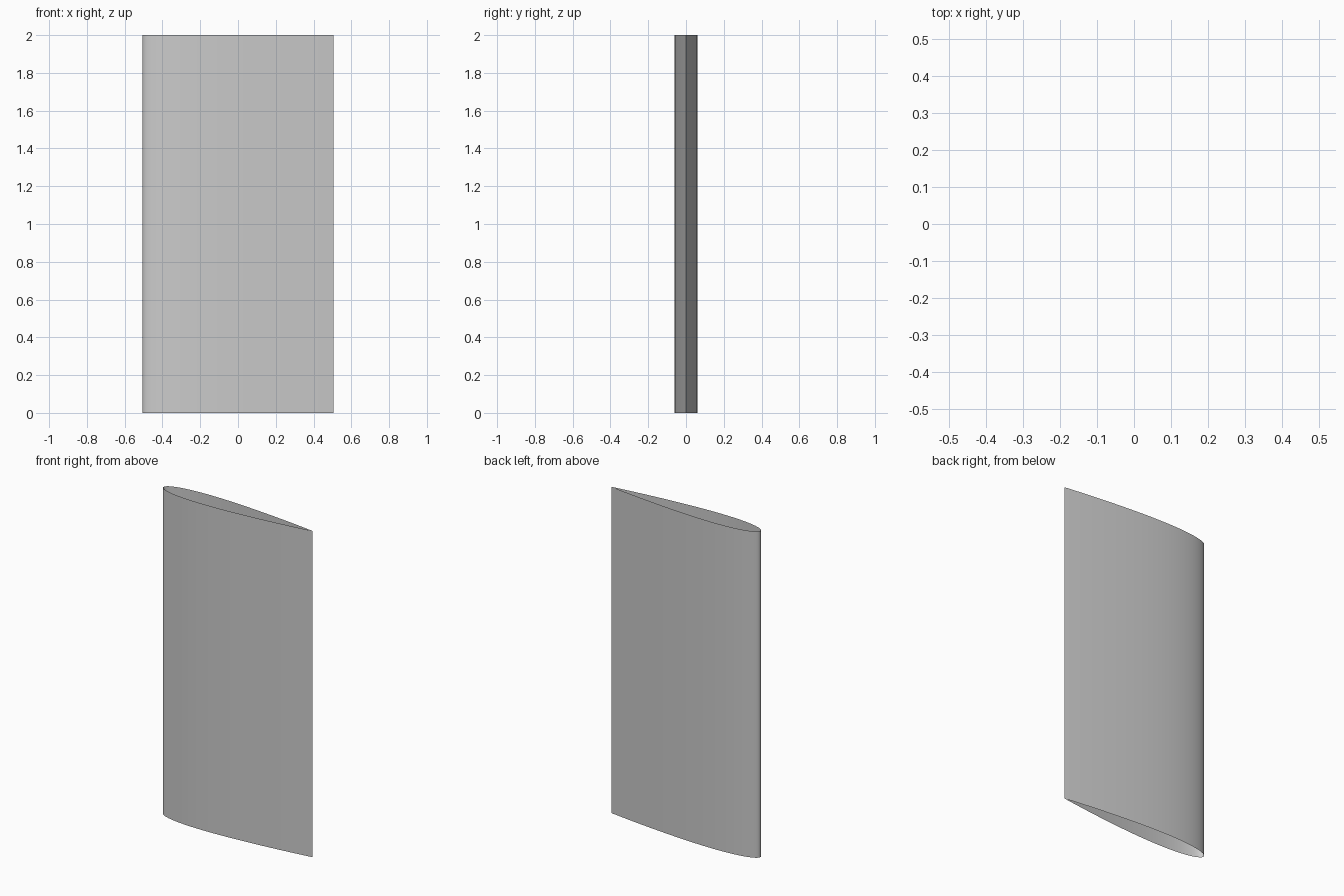
import bpy, bmesh, math

if "Cube" in bpy.data.objects:
    bpy.data.objects.remove(bpy.data.objects["Cube"])

CHORD = 1.00893   # length at which the trailing edge closes to a point
HEIGHT = 2.0
STEPS = 64        # segments per side


def half_thickness(x):
    """Symmetric 12 percent wing section."""
    return 0.6 * (0.2969 * math.sqrt(x) - 0.126 * x - 0.3516 * x**2
                  + 0.2843 * x**3 - 0.1015 * x**4)


# Section outline: trailing edge, along the back side, round the nose, along the front
outline = []
for i in range(2 * STEPS):
    a = math.pi * i / STEPS
    x = CHORD * (1 + math.cos(a)) / 2
    y = 0.0 if i in (0, STEPS) else half_thickness(x)
    outline.append((x - CHORD / 2, y if i < STEPS else -y))

# Open-ended wing skin, extruded straight up
bm = bmesh.new()
low = [bm.verts.new((x, y, 0)) for x, y in outline]
high = [bm.verts.new((x, y, HEIGHT)) for x, y in outline]
n = len(outline)
for i in range(n):
    j = (i + 1) % n
    bm.faces.new((low[i], low[j], high[j], high[i]))

mesh = bpy.data.meshes.new("wing_skin")
bm.to_mesh(mesh)
bm.free()
wing = bpy.data.objects.new("wing_skin", mesh)
bpy.context.collection.objects.link(wing)

# Smooth skin with a sharp trailing edge
bpy.context.view_layer.objects.active = wing
wing.select_set(True)
bpy.ops.object.shade_smooth_by_angle(angle=math.radians(30))
